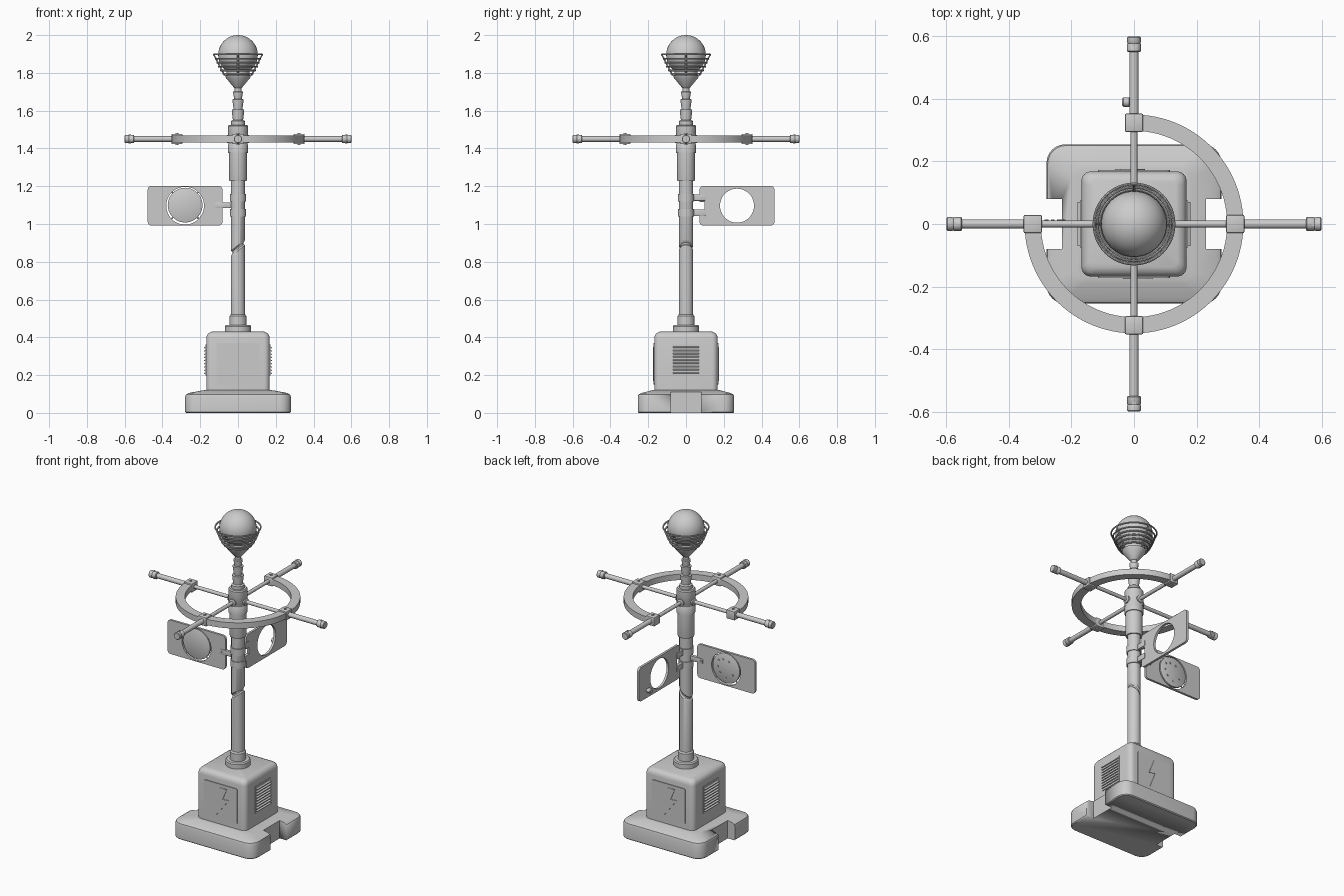
import bpy, bmesh
from math import sin, cos, pi, radians
from mathutils import Matrix, Vector

if "Cube" in bpy.data.objects:
    bpy.data.objects.remove(bpy.data.objects["Cube"])


def finish(name, bm, smooth=True):
    bmesh.ops.recalc_face_normals(bm, faces=bm.faces)
    me = bpy.data.meshes.new(name)
    bm.to_mesh(me)
    bm.free()
    ob = bpy.data.objects.new(name, me)
    bpy.context.collection.objects.link(ob)
    bpy.context.view_layer.objects.active = ob
    bpy.ops.object.select_all(action='DESELECT')
    ob.select_set(True)
    if smooth:
        bpy.ops.object.shade_smooth_by_angle(angle=radians(35))
    return ob


def loft(name, rings):
    """Skin a stack of equal point loops and cap both ends."""
    bm = bmesh.new()
    loops = [[bm.verts.new(p) for p in r] for r in rings]
    n = len(loops[0])
    for a, b in zip(loops, loops[1:]):
        for i in range(n):
            j = (i + 1) % n
            bm.faces.new((a[i], a[j], b[j], b[i]))
    bm.faces.new(loops[0])
    bm.faces.new(loops[-1])
    return finish(name, bm)


def lathe(name, profile, axis=(0, 0, 1), at=(0, 0, 0), n=32, tilt=None):
    """Profile of (radius, height); tilt gives z slope along x per ring."""
    q = Vector((0, 0, 1)).rotation_difference(Vector(axis))
    tilt = tilt or [0] * len(profile)
    ang = [2 * pi * i / n for i in range(n)]
    return loft(name, [[q @ Vector((r * cos(a), r * sin(a), z + t * r * cos(a))) + Vector(at)
                        for a in ang] for (r, z), t in zip(profile, tilt)])


def rrect(hx, hy, r, seg=6):
    pts = []
    for k, (sx, sy) in enumerate([(1, 1), (-1, 1), (-1, -1), (1, -1)]):
        for i in range(seg + 1):
            a = (k + i / seg) * pi / 2
            pts.append((sx * (hx - r) + r * cos(a), sy * (hy - r) + r * sin(a)))
    return pts


def stacked(name, layers):
    """Rounded rectangular body from (half x, half y, z, corner radius)."""
    return loft(name, [[(x, y, z) for x, y in rrect(hx, hy, r)] for hx, hy, z, r in layers])


def box(name, c, size, bevel=0.0, rot=None):
    bm = bmesh.new()
    bmesh.ops.create_cube(bm, size=1)
    bmesh.ops.scale(bm, vec=size, verts=bm.verts)
    if bevel:
        bmesh.ops.bevel(bm, geom=bm.edges[:], offset=bevel, segments=2, affect='EDGES', profile=0.5)
    bm.transform(Matrix.Translation(c) @ (rot or Matrix()))
    return finish(name, bm)


def plate(name, outlines, depth, matrix):
    """Flat sheet from 2D outlines (inner ones become holes)."""
    cu = bpy.data.curves.new(name, 'CURVE')
    cu.dimensions, cu.fill_mode, cu.extrude = '2D', 'BOTH', depth / 2
    for pts in outlines:
        sp = cu.splines.new('POLY')
        sp.points.add(len(pts) - 1)
        for p, (x, y) in zip(sp.points, pts):
            p.co = (x, y, 0, 1)
        sp.use_cyclic_u = True
    ob = bpy.data.objects.new(name, cu)
    bpy.context.collection.objects.link(ob)
    ob.matrix_world = matrix
    bpy.ops.object.select_all(action='DESELECT')
    ob.select_set(True)
    bpy.context.view_layer.objects.active = ob
    bpy.ops.object.convert(target='MESH')
    bpy.ops.object.shade_smooth_by_angle(angle=radians(35))
    return ob


def torus(name, R, r, z, n=48, m=8):
    bm = bmesh.new()
    v = [[bm.verts.new(((R + r * cos(2 * pi * j / m)) * cos(2 * pi * i / n),
                        (R + r * cos(2 * pi * j / m)) * sin(2 * pi * i / n),
                        z + r * sin(2 * pi * j / m))) for j in range(m)] for i in range(n)]
    for i in range(n):
        for j in range(m):
            k, l = (i + 1) % n, (j + 1) % m
            bm.faces.new((v[i][j], v[k][j], v[k][l], v[i][l]))
    return finish(name, bm)


def circle(r, n=48, c=(0, 0)):
    return [(c[0] + r * cos(2 * pi * i / n), c[1] + r * sin(2 * pi * i / n)) for i in range(n)]


# Plinth with a notch in each side
base = stacked("base", [(.275, .25, 0, .055), (.28, .255, .005, .06), (.28, .255, .085, .06),
                        (.276, .251, .097, .058), (.262, .237, .105, .05),
                        (.20, .19, .117, .04), (.18, .18, .12, .03)])
for s in (-1, 1):
    cut = box("notch_cutter", (s * .33, 0, .1), (.2, .16, .4))
    cut.hide_render = True
    mod = base.modifiers.new("notch", 'BOOLEAN')
    mod.operation, mod.object, mod.solver = 'DIFFERENCE', cut, 'EXACT'
    bpy.context.view_layer.objects.active = base
    bpy.ops.object.modifier_apply(modifier=mod.name)
    bpy.data.objects.remove(cut)

# Power box
stacked("power_box", [(.168, .168, .11, .03), (.168, .168, .395, .03), (.165, .165, .41, .03),
                      (.157, .157, .422, .028), (.14, .14, .43, .022)])

# Door panels with lightning symbol, front and back
BOLT = [(.0, .35), (-.035, .26), (.008, .265), (-.03, .17), (.06, .285), (.018, .282), (.045, .35)]
UP = Matrix.Rotation(pi / 2, 4, 'X')
for k, side in enumerate(("front", "back")):
    turn = Matrix.Rotation(pi * k, 4, 'Z')
    m = turn @ Matrix.Translation((0, -.169, 0)) @ UP
    door = [(x, y + .26) for x, y in rrect(.115, .11, .012)]
    plate(side + "_door", [door], .008, m)
    plate(side + "_bolt_symbol", [BOLT], .006, turn @ Matrix.Translation((0, -.173, 0)) @ UP)

# Side vents
for s in (-1, 1):
    box("vent_frame", (s * .168, 0, .28), (.008, .15, .165))
    for i in range(9):
        box("vent_slat", (s * .172, 0, .212 + i * .017), (.018, .14, .005), 0,
            Matrix.Rotation(s * radians(30), 4, 'Y'))

# Pole: foot collar, lower tube and upper tube split by a slanted groove
lathe("foot_collar", [(.07, .425), (.07, .458), (.064, .465), (.045, .465), (.045, .512), (.038, .52)])
lathe("lower_pole", [(.038, .5), (.038, .858), (.031, .868)], tilt=[0, .8, .8])
lathe("groove_core", [(.03, .8), (.03, .95)])
lathe("upper_pole", [(.031, .878), (.038, .888), (.038, 1.24)], tilt=[.8, .8, 0])
for z in (1.06, 1.14):
    lathe("sign_clamp", [(.043, z - .02), (.043, z + .02)])
lathe("upper_sleeve", [(.038, 1.228), (.046, 1.228), (.048, 1.235), (.048, 1.375), (.053, 1.375),
                       (.053, 1.42), (.051, 1.423), (.051, 1.427), (.053, 1.43), (.053, 1.518),
                       (.048, 1.525), (.036, 1.525), (.036, 1.545), (.026, 1.552)])
lathe("insulator_stack", [(.026, 1.54), (.033, 1.60), (.033, 1.605), (.023, 1.607), (.030, 1.655),
                          (.030, 1.66), (.02, 1.662), (.026, 1.695), (.026, 1.70), (.018, 1.702),
                          (.018, 1.73)])

# Lamp: cone cup, globe and wire basket
lathe("lamp_cup", [(.02, 1.72), (.065, 1.775), (.068, 1.785), (.06, 1.79), (.06, 1.82)])
bm = bmesh.new()
bmesh.ops.create_uvsphere(bm, u_segments=40, v_segments=24, radius=.105)
bmesh.ops.translate(bm, vec=(0, 0, 1.895), verts=bm.verts)
finish("globe", bm)
for R, z in [(.128, 1.898), (.118, 1.875), (.110, 1.853), (.102, 1.833), (.092, 1.813), (.079, 1.795)]:
    torus("basket_ring", R, .0045, z)
for k in range(4):
    a = k * pi / 2
    d = Vector((.06 * cos(a), .06 * sin(a), .115))
    o = Vector((.07 * cos(a), .07 * sin(a), 1.785))
    lathe("basket_rib", [(.004, 0), (.004, d.length)], d, o, 8)

# Four arms with clamps and end caps
Z = 1.45
for k in range(4):
    a = k * pi / 2
    d = Vector((cos(a), sin(a), 0))
    lathe("arm", [(.022, .045), (.022, .058), (.011, .062), (.011, .3), (.015, .3), (.015, .56)],
          d, (0, 0, Z), 16)
    lathe("arm_cap", [(.018, .55), (.022, .553), (.022, .575), (.02, .578), (.022, .581),
                      (.022, .597), (.019, .6)], d, (0, 0, Z), 20)
    box("ring_clamp", d * .324 + Vector((0, 0, Z)), (.058, .058, .054), .004)
    lathe("clamp_bolt", [(.008, -.031), (.008, .031)], (0, 0, 1), d * .324 + Vector((0, 0, Z)), 12)
    lathe("cap_bolt", [(.006, -.025), (.006, .025)], (0, 0, 1), d * .573 + Vector((0, 0, Z)), 12)

# Three-quarter ring, open at the back left
arc = [pi * (1 + 1.5 * i / 72) for i in range(73)]
plate("arc_ring", [[(.35 * cos(t), .35 * sin(t)) for t in arc] +
                   [(.298 * cos(t), .298 * sin(t)) for t in reversed(arc)]],
      .036, Matrix.Translation((0, 0, Z)))

# Left sign with disc and studs
panel = rrect(.198, .105, .02)
plate("left_sign", [panel, circle(.1)], .014, Matrix.Translation((-.28, 0, 1.097)) @ UP)
lathe("sign_disc", [(.086, -.009), (.092, -.006), (.092, .006), (.086, .009)], (0, 1, 0), (-.28, 0, 1.1), 48)
for k in range(4):
    a = pi / 4 + k * pi / 2
    lathe("disc_pin", [(.004, .08), (.004, .105)], (cos(a), 0, sin(a)), (-.28, 0, 1.1), 8)
for x, z in [(.05, .04), (.02, .05), (-.02, .045), (.055, 0), (.04, -.035), (0, -.06), (-.045, -.03)]:
    lathe("disc_stud", [(.006, 0), (.006, .014)], (0, 1, 0), (-.28 + x, 0, 1.1 + z), 10)
box("left_bracket", (-.075, 0, 1.1), (.09, .02, .03), .002)
lathe("left_bracket_bolt", [(.006, -.014), (.006, .014)], (0, 1, 0), (-.108, 0, 1.1), 12)

# Rear sign: slotted inner edge, open hole and a small knob
slot = panel[:14] + [(-.198, .02), (-.172, .02), (-.172, -.02), (-.198, -.02)] + panel[14:]
plate("rear_sign", [slot, circle(.09)], .014,
      Matrix.Translation((0, .27, 1.097)) @ Matrix.Rotation(pi / 2, 4, 'Z') @ UP)
for z in (1.06, 1.14):
    box("rear_bracket", (0, .068, z), (.02, .07, .034), .002)
lathe("sign_knob", [(.01, 0), (.01, .012), (.015, .016), (.015, .034), (.011, .038)],
      (-1, 0, 0), (0, .39, 1.04), 16)
